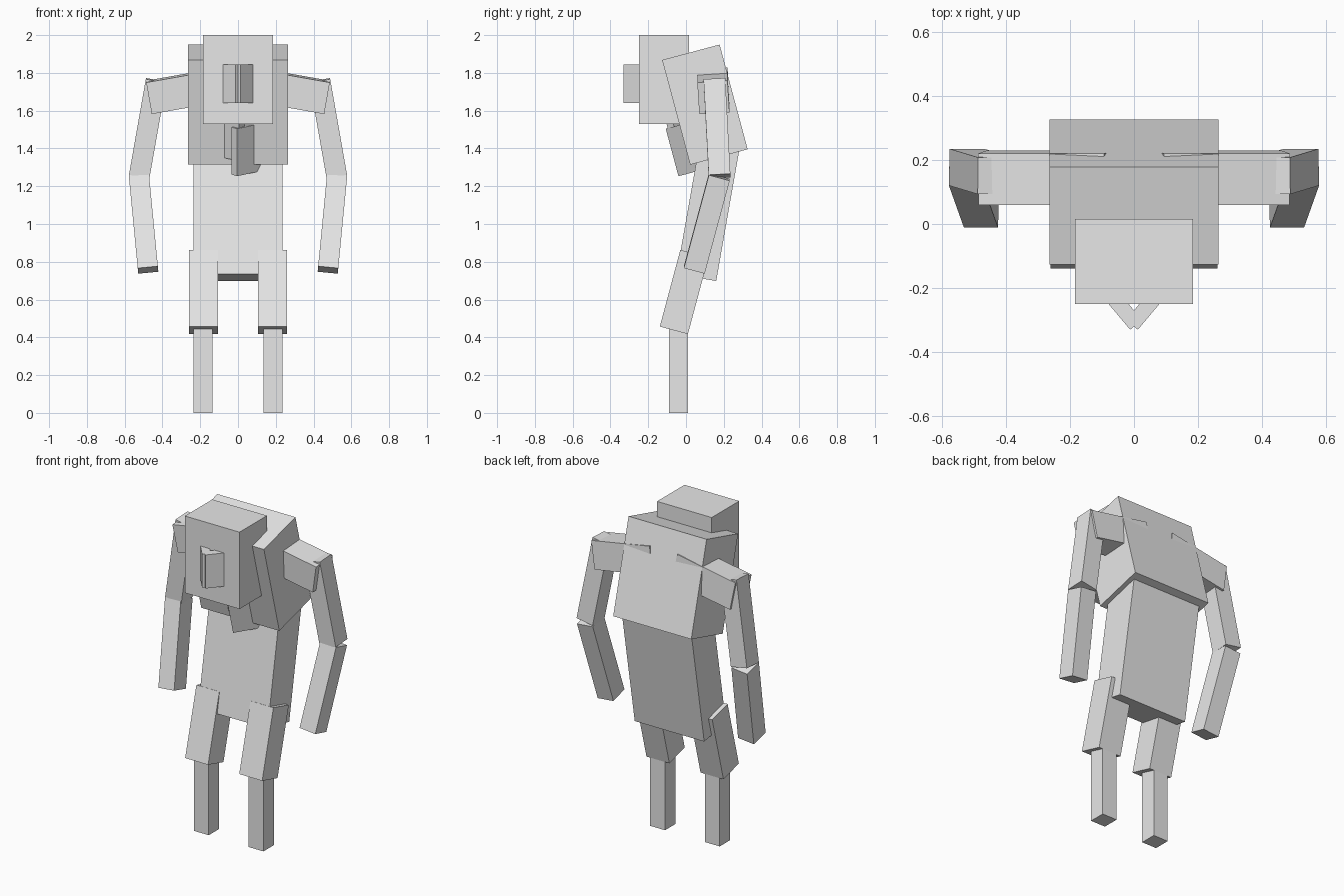
import bpy
from math import radians, sin, cos
from mathutils import Euler, Matrix, Vector

default_cube = bpy.data.objects.get("Cube")
if default_cube:
    bpy.data.objects.remove(default_cube, do_unlink=True)

grey = bpy.data.materials.new("light_grey")
grey.use_nodes = True
color = (0.8, 0.8, 0.8, 1)
grey.diffuse_color = color
grey.node_tree.nodes["Principled BSDF"].inputs["Base Color"].default_value = color


def box(name, center, size, rotation=(0, 0, 0), matrix=None):
    """Flat-shaded block; rotation in degrees, or a full rotation matrix."""
    bpy.ops.mesh.primitive_cube_add(size=1)
    ob = bpy.context.object
    ob.name = name
    rot = matrix or Euler([radians(a) for a in rotation]).to_matrix()
    ob.matrix_world = Matrix.LocRotScale(Vector(center), rot, Vector(size))
    ob.data.materials.append(grey)
    return ob


def slab(name, tip, side, angle, length, thick, height, tilt=0):
    """Upright plate running back and outward from its lower front corner."""
    a = radians(angle)
    along = Vector((side * cos(a), sin(a), 0))
    inward = Vector((-side * sin(a), cos(a), 0))
    lean = Matrix.Rotation(radians(tilt), 3, 'X')
    offset = along * length / 2 + inward * thick / 2 + Vector((0, 0, height / 2))
    turn = Matrix.Rotation(radians(side * angle), 3, 'Z')
    box(name, Vector(tip) + lean @ offset, (length, thick, height),
        matrix=lean @ turn)


# Head and body
box("head", (0, -0.117, 1.765), (0.37, 0.265, 0.47))
box("chest", (0, 0.10, 1.632), (0.528, 0.315, 0.574), (15, 0, 0))
box("lower_torso", (0, 0.120, 1.086), (0.47, 0.213, 0.75), (-10, 0, 0))

for s, side in ((1, "left"), (-1, "right")):
    # Legs
    box(side + "_thigh", (s * 0.183, -0.01, 0.64), (0.155, 0.154, 0.42), (-15, 0, 0))
    box(side + "_shin", (s * 0.185, -0.04, 0.25), (0.1, 0.1, 0.5))
    # Arms
    box(side + "_shoulder", (s * 0.275, 0.145, 1.705), (0.4, 0.16, 0.17),
        (3.5, s * 10, 0))
    box(side + "_upper_arm", (s * 0.478, 0.164, 1.507), (0.11, 0.115, 0.515),
        (3, s * -10, 0))
    box(side + "_forearm", (s * 0.5, 0.11, 1.003), (0.107, 0.114, 0.512),
        (-15, s * 5.5, 0))
    # Beak: two plates meeting in a V
    slab(side + "_beak_plate", (s * 0.012, -0.33, 1.64), s, 50, 0.2, 0.048, 0.205)

# Beard: two leaning plates, one lower than the other
slab("left_beard_plate", (-0.005, -0.04, 1.253), 1, 40, 0.2, 0.045, 0.26, 15)
slab("right_beard_plate", (0.005, -0.05, 1.333), -1, 40, 0.2, 0.045, 0.26, 15)
